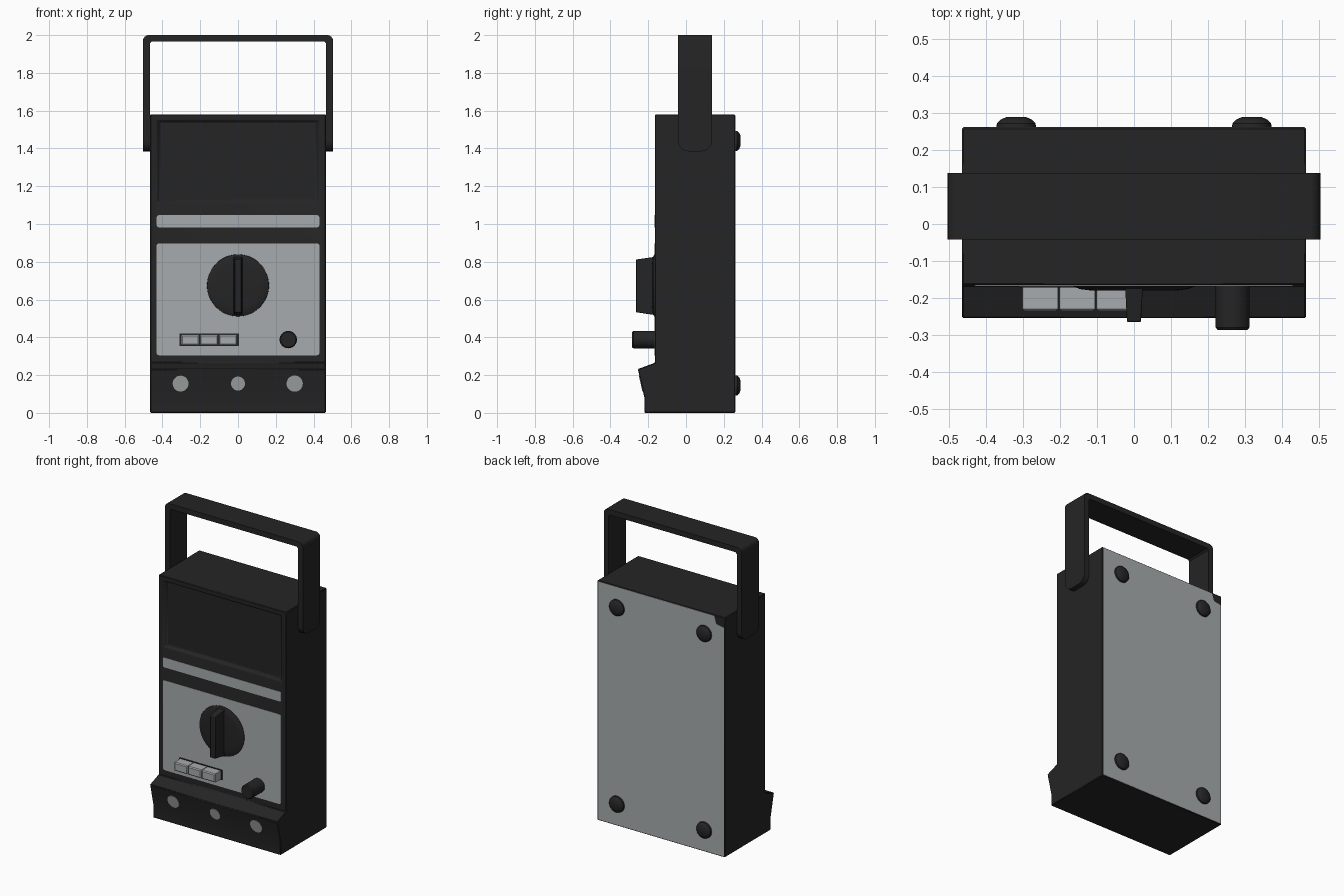
import bpy, bmesh, math
from mathutils import Vector

if "Cube" in bpy.data.objects:
    bpy.data.objects.remove(bpy.data.objects["Cube"])


def material(name, r, g, b):
    m = bpy.data.materials.new(name)
    m.diffuse_color = (r, g, b, 1)
    m.use_nodes = True
    m.node_tree.nodes["Principled BSDF"].inputs["Base Color"].default_value = m.diffuse_color
    return m


BLACK = material("black_plastic", 0.018, 0.018, 0.018)
GREY = material("light_grey", 0.39, 0.41, 0.42)
FRONT, BACK = -0.165, 0.26


def finish(name, bm, mat, bevel=0, smooth=True):
    bmesh.ops.recalc_face_normals(bm, faces=bm.faces[:])
    me = bpy.data.meshes.new(name)
    bm.to_mesh(me)
    bm.free()
    me.materials.append(mat)
    ob = bpy.data.objects.new(name, me)
    bpy.context.collection.objects.link(ob)
    bpy.ops.object.select_all(action='DESELECT')
    ob.select_set(True)
    bpy.context.view_layer.objects.active = ob
    if smooth:
        bpy.ops.object.shade_smooth_by_angle(angle=math.radians(30))
    if bevel:
        mod = ob.modifiers.new("edge", 'BEVEL')
        mod.width, mod.segments, mod.limit_method = bevel, 2, 'ANGLE'
    return ob


def loft(rings):
    """Closed solid through matching rings of points."""
    bm = bmesh.new()
    vs = [[bm.verts.new(p) for p in ring] for ring in rings]
    n = len(vs[0])
    for a, b in zip(vs, vs[1:]):
        for i in range(n):
            bm.faces.new((a[i], a[(i + 1) % n], b[(i + 1) % n], b[i]))
    bm.faces.new(vs[0])
    bm.faces.new(vs[-1])
    return bm


def rect(x0, x1, z0, z1, y):
    return [(x0, y, z0), (x1, y, z0), (x1, y, z1), (x0, y, z1)]


def rounded(x0, x1, z0, z1, y, r=0.012):
    pts = []
    for cx, cz, a0 in ((x1 - r, z1 - r, 0), (x0 + r, z1 - r, 90),
                       (x0 + r, z0 + r, 180), (x1 - r, z0 + r, 270)):
        for k in range(4):
            a = math.radians(a0 + 30 * k)
            pts.append((cx + r * math.cos(a), y, cz + r * math.sin(a)))
    return pts


def lathe(name, x, z, profile, mat, sides=40):
    """Turned part about the y axis; profile is (radius, y)."""
    rings = [[(x + r * math.cos(t * math.tau / sides), y,
               z + r * math.sin(t * math.tau / sides)) for t in range(sides)]
             for r, y in profile]
    return finish(name, loft(rings), mat)


# case: side profile with the protruding terminal ledge
side = [(BACK, 0), (BACK, 1.58), (FRONT, 1.58), (FRONT, 0.265),
        (-0.255, 0.232), (-0.22, 0.08), (-0.22, 0)]
case = finish("case", loft([[(x, y, z) for y, z in side] for x in (-0.465, 0.465)]), BLACK)

# display recess cut with sloping walls
cutter = finish("display_cutter", loft([
    rect(-0.443, 0.443, 1.102, 1.558, FRONT - 0.02),
    rect(-0.415, 0.415, 1.125, 1.54, FRONT + 0.022)]), BLACK)
cutter.hide_render = True
cutter.hide_set(True)
cut = case.modifiers.new("display_recess", 'BOOLEAN')
cut.object, cut.operation, cut.solver = cutter, 'DIFFERENCE', 'EXACT'
bev = case.modifiers.new("edge", 'BEVEL')
bev.width, bev.segments, bev.limit_method = 0.004, 1, 'ANGLE'

# grey front plates
for name, z0, z1 in (("label_strip", 0.982, 1.047), ("control_panel", 0.305, 0.897)):
    finish(name, loft([rounded(-0.431, 0.431, z0, z1, y)
                       for y in (FRONT + 0.002, FRONT - 0.002)]), GREY)

# grey back plate with one clipped corner
clip = [(0.46, 0.005), (0.46, 1.575), (-0.39, 1.575), (-0.405, 1.525), (-0.46, 1.515), (-0.46, 0.005)]
finish("back_plate", loft([[(x, y, z) for x, z in clip]
                           for y in (BACK - 0.002, BACK + 0.002)]), GREY)

# selector dial and its grip
lathe("selector_dial", 0, 0.675,
      [(0.165, FRONT), (0.163, FRONT - 0.004), (0.145, FRONT - 0.011), (0.12, FRONT - 0.014)], BLACK, 48)
finish("dial_grip", loft([rect(-0.024, 0.024, 0.518, 0.826, FRONT),
                          rect(-0.019, 0.019, 0.533, 0.812, -0.265)]), BLACK, 0.004)

# small adjustment knob
lathe("adjust_knob", 0.266, 0.388,
      [(0.046, FRONT), (0.046, -0.279), (0.04, -0.286)], BLACK, 32)

# push buttons on a dark surround
finish("button_surround", loft([rect(-0.311, 0.004, 0.353, 0.419, y)
                                for y in (FRONT, FRONT - 0.006)]), BLACK)
for i in range(3):
    c = -0.253 + 0.1 * i
    finish(f"push_button_{i + 1}", loft([
        rect(c - 0.048, c + 0.048, 0.358, 0.414, FRONT),
        rect(c - 0.048, c + 0.048, 0.358, 0.414, -0.229),
        rect(c - 0.042, c + 0.042, 0.364, 0.408, -0.235)]), GREY, smooth=False)

# terminals lying on the sloped ledge face
tilt = (0.255 - 0.22) / (0.232 - 0.08)
for i, (x, r) in enumerate(((-0.304, 0.042), (0, 0.037), (0.3, 0.043))):
    ring = []
    for k in range(32):
        a = k * math.tau / 32
        z = 0.155 + r * math.sin(a)
        ring.append(Vector((x + r * math.cos(a), -0.22 - tilt * (z - 0.08), z)))
    finish(f"terminal_{i + 1}", loft([[p + Vector((0, d, 0)) for p in ring]
                                      for d in (0.002, -0.003)]), GREY)

# rubber feet on the back
for sx in (-1, 1):
    for z in (0.145, 1.44):
        lathe(f"foot_{'left' if sx < 0 else 'right'}_{'low' if z < 1 else 'high'}", 0.318 * sx, z,
              [(0.054, BACK), (0.052, 0.272), (0.042, 0.282), (0.026, 0.289)], BLACK, 32)

# carrying handle: U outline with rounded outer corners
half = [(0.467, 1.385), (0.503, 1.385)]
half += [(0.473 + 0.03 * math.cos(a * math.pi / 12), 1.97 + 0.03 * math.sin(a * math.pi / 12))
         for a in range(7)]
inner = [(0.467, 1.955), (0.457, 1.965)]
outline = half + [(-x, z) for x, z in reversed(half)] + [(-x, z) for x, z in inner] + inner[::-1]
# legs touch the case sides, so the inner outline runs straight up from them
bm = loft([[(x, y, z) for x, z in outline] for y in (-0.042, 0.138)])
ends = [e for e in bm.edges if all(v.co.z < 1.39 for v in e.verts)
        and abs(e.verts[0].co.y - e.verts[1].co.y) < 1e-5]
bmesh.ops.bevel(bm, geom=ends, offset=0.055, segments=6, profile=0.5, affect='EDGES')
finish("carrying_handle", bm, BLACK)
